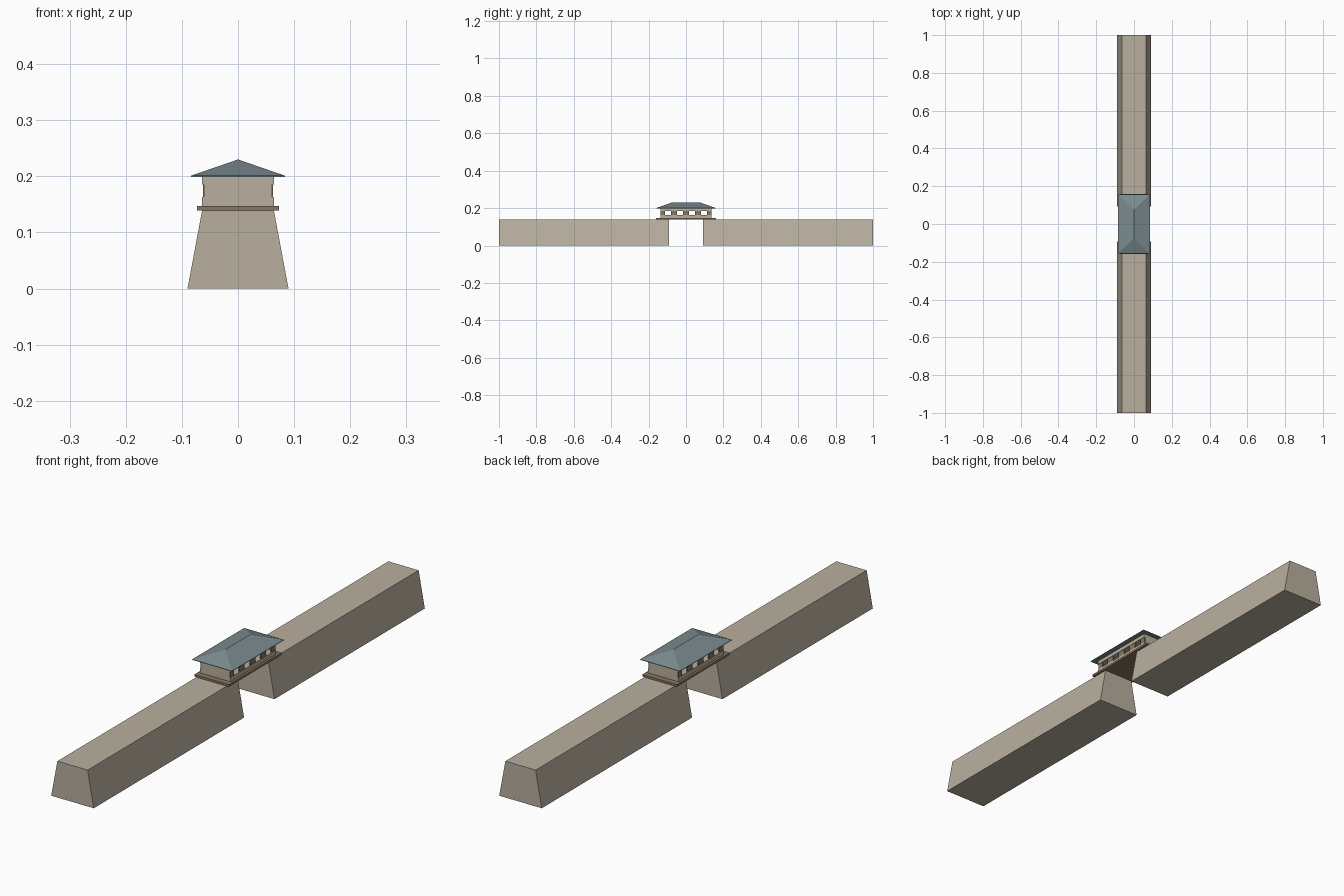
import bpy

if "Cube" in bpy.data.objects:
    bpy.data.objects.remove(bpy.data.objects["Cube"], do_unlink=True)


def material(name, rgb):
    color = [(c / 255) ** 2.2 for c in rgb] + [1.0]
    mat = bpy.data.materials.new(name)
    mat.use_nodes = True
    mat.diffuse_color = color
    bsdf = mat.node_tree.nodes["Principled BSDF"]
    bsdf.inputs["Base Color"].default_value = color
    bsdf.inputs["Roughness"].default_value = 0.9
    return mat


stone = material("pale stone", (183, 174, 157))
wood = material("brown wood", (136, 117, 96))
slate = material("blue grey slate", (122, 138, 142))


def frustum(name, mat, y, z0, z1, base, top):
    """Block between two rectangles given as (half x, half y); a zero half x makes a ridge."""
    corners = [(-1, -1), (1, -1), (1, 1), (-1, 1)]
    verts = [(sx * hx, y + sy * hy, z)
             for (hx, hy), z in ((base, z0), (top, z1)) for sx, sy in corners]
    faces = [(3, 2, 1, 0), (4, 5, 6, 7)]
    faces += [(i, (i + 1) % 4, (i + 1) % 4 + 4, i + 4) for i in range(4)]
    mesh = bpy.data.meshes.new(name)
    mesh.from_pydata(verts, [], faces)
    if top[0] == 0:
        # Hip roof: merge the ridge corners
        import bmesh
        bm = bmesh.new()
        bm.from_mesh(mesh)
        bmesh.ops.remove_doubles(bm, verts=bm.verts, dist=0.00001)
        bm.to_mesh(mesh)
        bm.free()
    mesh.materials.append(mat)
    obj = bpy.data.objects.new(name, mesh)
    bpy.context.collection.objects.link(obj)
    return obj


def box(name, mat, center, half):
    x, y, z = center
    hx, hy, hz = half
    obj = frustum(name, mat, y, z - hz, z + hz, (hx, hy), (hx, hy))
    obj.location.x = x
    return obj


# Two tapered wall lengths with the gateway between them
GAP, WALL_TOP = 0.092, 0.139
for side, label in ((-1, "front"), (1, "back")):
    frustum(label + "_wall", stone, side * (1 + GAP) / 2, 0, WALL_TOP,
            (0.09, (1 - GAP) / 2), (0.064, (1 - GAP) / 2))

# Timber deck bridging the gateway
box("deck", wood, (0, 0, 0.143), (0.073, 0.16, 0.004))

# Gatehouse: sill, lintel and end walls around an open window band
box("house_sill", stone, (0, 0, 0.155), (0.064, 0.137, 0.008))
box("house_lintel", stone, (0, 0, 0.1925), (0.064, 0.137, 0.0075))
for side, label in ((-1, "front"), (1, "back")):
    box(label + "_end_wall", stone, (0, side * 0.133, 0.174), (0.059, 0.004, 0.011))

# Window posts along both long sides, narrower at the corners
for sx, label in ((-1, "right"), (1, "left")):
    for i in range(-2, 3):
        corner = abs(i) == 2
        y = 0.125 * i / 2 if corner else 0.065 * i
        box(f"{label}_post_{i + 3}", wood, (sx * 0.0608, y, 0.174),
            (0.0018, 0.0115 if corner else 0.016, 0.011))

# Hipped roof on a thin eave
box("eave", slate, (0, 0, 0.2), (0.084, 0.157, 0.001))
frustum("hip_roof", slate, 0, 0.201, 0.23, (0.084, 0.157), (0, 0.076))
